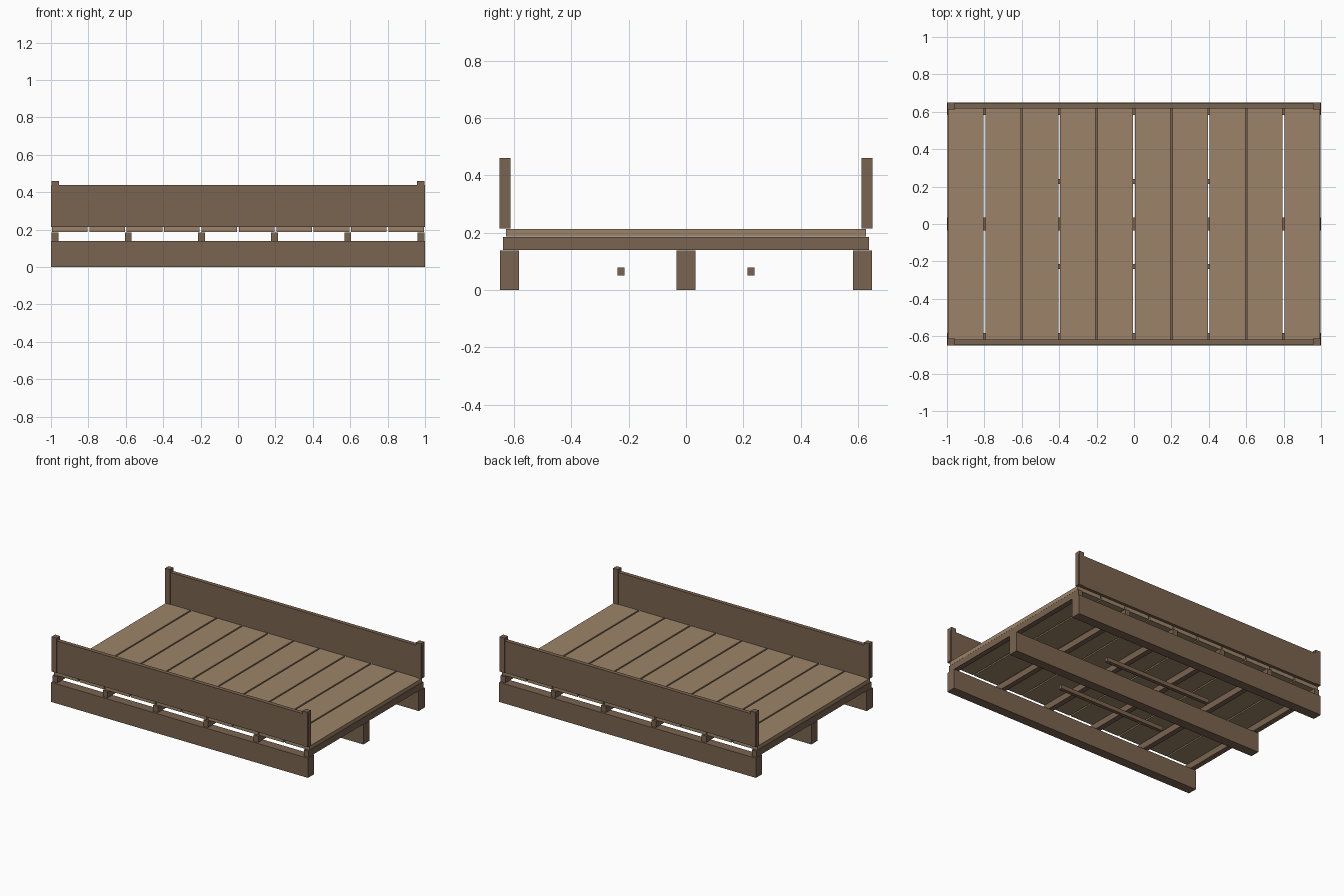
import bpy

cube = bpy.data.objects.get("Cube")
if cube:
    bpy.data.objects.remove(cube, do_unlink=True)


def material(name, rgb):
    mat = bpy.data.materials.new(name)
    mat.use_nodes = True
    mat.diffuse_color = (*rgb, 1)
    mat.node_tree.nodes["Principled BSDF"].inputs["Base Color"].default_value = (*rgb, 1)
    return mat


dark_wood = material("dark brown wood", (0.195, 0.127, 0.08))
light_wood = material("light tan wood", (0.332, 0.231, 0.138))


def box(name, x, y, z, mat):
    """Box spanning the (min, max) pairs x, y and z."""
    spans = (x, y, z)
    bpy.ops.mesh.primitive_cube_add(size=1, location=[sum(s) / 2 for s in spans])
    obj = bpy.context.object
    obj.name = name
    obj.scale = [s[1] - s[0] for s in spans]
    bpy.ops.object.transform_apply(location=False, rotation=False, scale=True)
    obj.data.materials.append(mat)
    return obj


def around(center, width):
    return (center - width / 2, center + width / 2)


# Long skids under the platform
for name, y in (("front_skid", -0.616), ("middle_skid", 0), ("back_skid", 0.616)):
    box(name, (-1, 1), around(y, 0.067), (0, 0.138), dark_wood)

# Cross joists resting on the skids
for i in range(6):
    x = -0.978 + i * 0.978 * 2 / 5
    box(f"joist_{i + 1}", around(x, 0.037), (-0.638, 0.638), (0.14, 0.184), dark_wood)

# Deck planks with narrow gaps
for i in range(10):
    box(f"deck_plank_{i + 1}", around(-0.9 + i * 0.2, 0.19), (-0.628, 0.628),
        (0.186, 0.213), light_wood)

# Side boards with corner posts, and short rails hanging below the deck
for side, s in (("front", -1), ("back", 1)):
    box(f"{side}_side_board", (-1, 1), around(s * 0.631, 0.029), (0.215, 0.439), dark_wood)
    for end, e in (("right", -1), ("left", 1)):
        box(f"{side}_{end}_post", around(e * 0.977, 0.038), around(s * 0.631, 0.038),
            (0.215, 0.461), dark_wood)
    box(f"{side}_lower_rail", (-0.42, 0.42), around(s * 0.227, 0.025),
        (0.05, 0.079), dark_wood)
